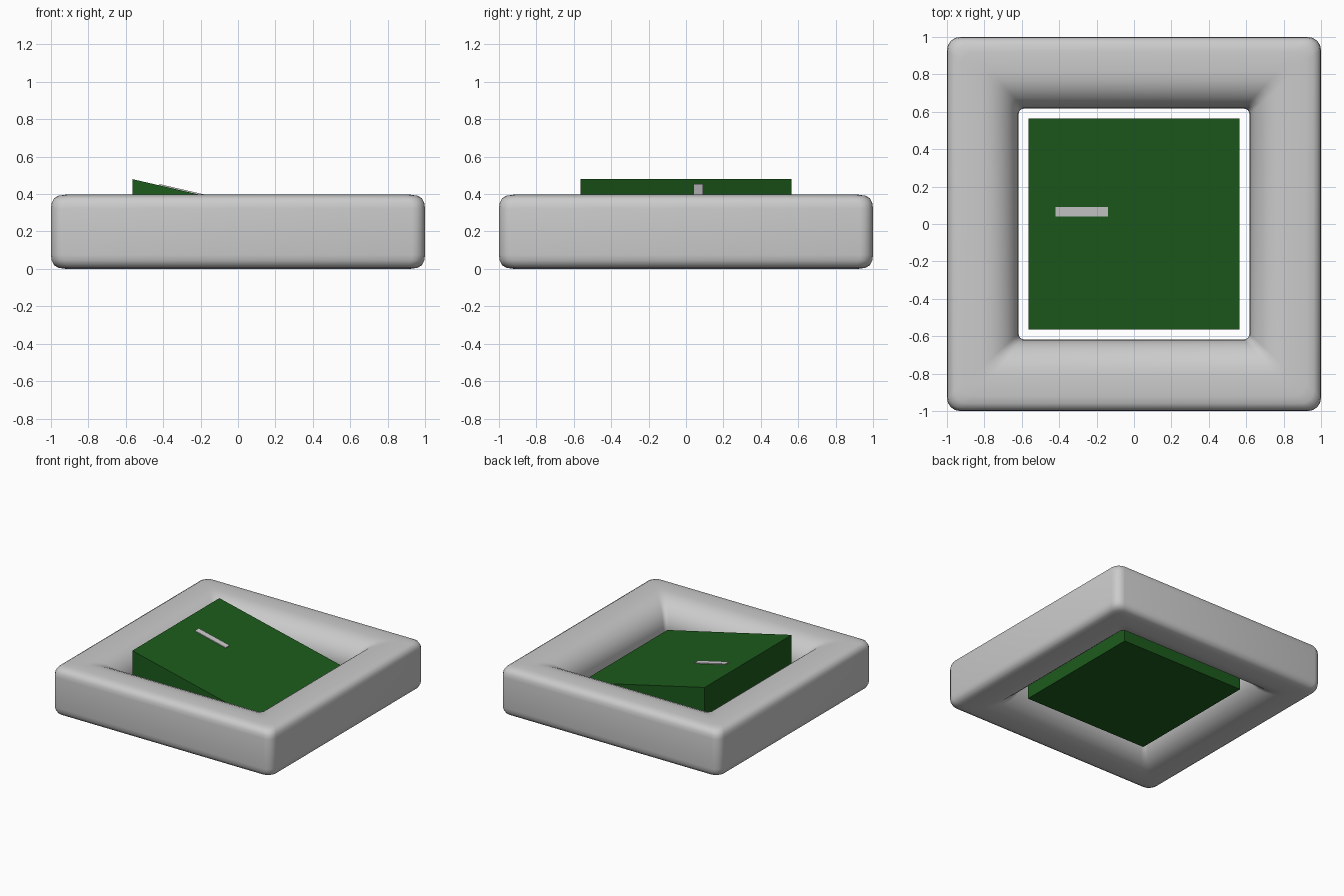
import bpy, bmesh, math

if "Cube" in bpy.data.objects:
    bpy.data.objects.remove(bpy.data.objects["Cube"])

H = 0.397      # frame height
R = H / 2      # radius of the rounded inner lip
INNER = 0.617  # half width of the opening


def finish(name, bm, angle=None, color=None):
    bmesh.ops.recalc_face_normals(bm, faces=bm.faces)
    me = bpy.data.meshes.new(name)
    bm.to_mesh(me)
    bm.free()
    ob = bpy.data.objects.new(name, me)
    bpy.context.collection.objects.link(ob)
    if color:
        mat = bpy.data.materials.new(name + "_paint")
        mat.diffuse_color = color
        mat.use_nodes = True
        mat.node_tree.nodes["Principled BSDF"].inputs["Base Color"].default_value = mat.diffuse_color
        me.materials.append(mat)
    if angle:
        bpy.ops.object.select_all(action='DESELECT')
        ob.select_set(True)
        bpy.context.view_layer.objects.active = ob
        bpy.ops.object.shade_smooth_by_angle(angle=math.radians(angle))
    return ob


def square_ring(bm, half, r, z, seg=4):
    """Rounded square loop of vertices."""
    verts = []
    for q in range(4):
        cx = (half - r) * (1 if q in (0, 3) else -1)
        cy = (half - r) * (1 if q in (0, 1) else -1)
        for i in range(seg + 1):
            a = math.pi / 2 * (q + i / seg)
            verts.append(bm.verts.new((cx + r * math.cos(a), cy + r * math.sin(a), z)))
    return verts


def prism(bm, profile, y0, y1):
    """Extrude an x-z outline along y."""
    a = [bm.verts.new((x, y0, z)) for x, z in profile]
    b = [bm.verts.new((x, y1, z)) for x, z in profile]
    bm.faces.new(a)
    bm.faces.new(b)
    n = len(a)
    for i in range(n):
        j = (i + 1) % n
        bm.faces.new((a[i], a[j], b[j], b[i]))


# Frame: soft outer edges, half-round inner lip
upper = [(1.0, H * 0.5), (1.0, H - 0.075), (0.996, H - 0.045), (0.984, H - 0.02),
         (0.96, H - 0.006), (0.92, H)]
section = [(h, H - z) for h, z in reversed(upper[1:])] + upper
for i in range(13):
    a = math.pi / 2 - math.pi * i / 12
    section.append((INNER + R - R * math.cos(a), R + R * math.sin(a)))
bm = bmesh.new()
rings = []
for h, z in section:
    t = (h - INNER) / (1 - INNER)
    rings.append(square_ring(bm, h, 0.03 + 0.04 * t, z))
for k, lo in enumerate(rings):
    hi = rings[(k + 1) % len(rings)]
    for i in range(len(lo)):
        j = (i + 1) % len(lo)
        bm.faces.new((lo[i], lo[j], hi[j], hi[i]))
finish("switch_frame", bm, angle=50)

# Rocker: tilted wedge block
W, TOP, LOW, BASE = 0.565, 0.48, 0.218, 0.05
bm = bmesh.new()
prism(bm, [(-W, BASE), (W, BASE), (W, LOW), (-W, TOP)], -W, W)
finish("rocker", bm, color=(0.012, 0.105, 0.012, 1))


# Indicator bar lying on the slope
def slope(x):
    return TOP + (LOW - TOP) * (x + W) / (2 * W)


X0, X1 = -0.42, -0.14
bm = bmesh.new()
prism(bm, [(X0, slope(X0) - 0.01), (X1, slope(X1) - 0.01),
           (X1, slope(X1) + 0.007), (X0, slope(X0) + 0.007)], 0.04, 0.09)
finish("indicator_bar", bm)
